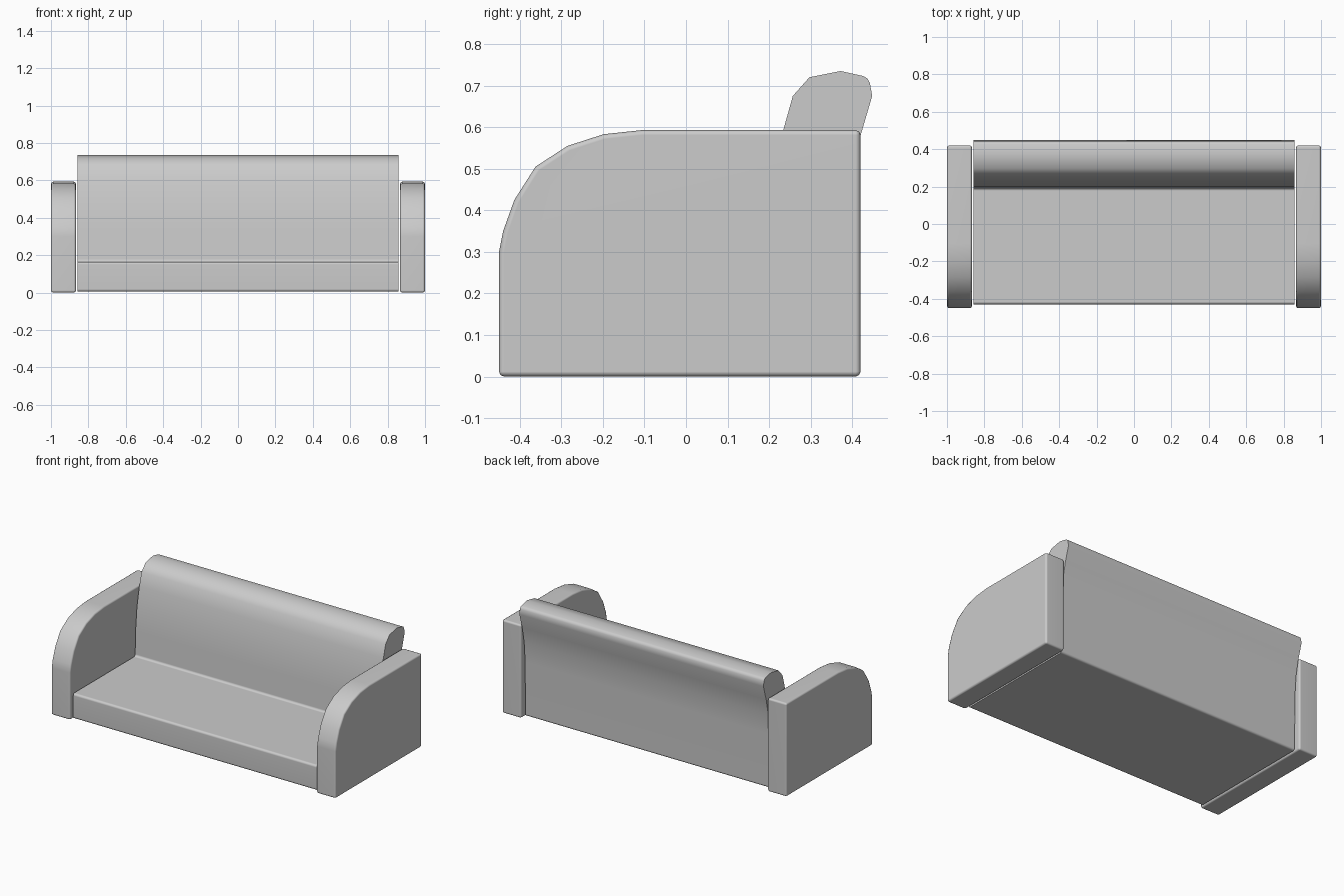
import bpy, bmesh, math

if "Cube" in bpy.data.objects:
    bpy.data.objects.remove(bpy.data.objects["Cube"])


def extrude_profile(name, profile, x0, x1, pick_edge, width):
    """Extrude a (y, z) outline along x, round the picked edges, smooth it."""
    bm = bmesh.new()
    face = bm.faces.new([bm.verts.new((x0, y, z)) for y, z in profile])
    ext = bmesh.ops.extrude_face_region(bm, geom=[face])
    moved = [g for g in ext["geom"] if isinstance(g, bmesh.types.BMVert)]
    bmesh.ops.translate(bm, vec=(x1 - x0, 0, 0), verts=moved)
    bmesh.ops.recalc_face_normals(bm, faces=bm.faces)
    edges = [e for e in bm.edges if pick_edge(e)]
    bmesh.ops.bevel(bm, geom=edges, offset=width, offset_type='OFFSET',
                    segments=2, profile=0.5, affect='EDGES')
    mesh = bpy.data.meshes.new(name)
    bm.to_mesh(mesh)
    bm.free()
    obj = bpy.data.objects.new(name, mesh)
    bpy.context.collection.objects.link(obj)
    bpy.context.view_layer.objects.active = obj
    obj.select_set(True)
    bpy.ops.object.shade_smooth_by_angle(angle=math.radians(55))
    obj.select_set(False)
    return obj


def right_angled(e):
    return e.calc_face_angle(0) > math.radians(50)


def seat_corner(e):
    # lengthwise corners only, so the ends stay crisp
    a, b = e.verts
    return abs(a.co.x - b.co.x) > 1 and right_angled(e)


# Armrests: rounded front, mirrored to both sides
arm_profile = [(-0.45, 0.0), (-0.45, 0.30), (-0.44, 0.35), (-0.413, 0.425),
               (-0.362, 0.505), (-0.285, 0.555), (-0.198, 0.583),
               (-0.105, 0.593), (0.42, 0.593), (0.42, 0.0)]
arms = extrude_profile("armrests", arm_profile, 0.866, 1.0, right_angled, 0.012)
arms.modifiers.new("Mirror", 'MIRROR')
arms.modifiers.new("Normals", 'WEIGHTED_NORMAL').keep_sharp = True

# Seat and backrest: one continuous cross-section
body_profile = [(-0.43, 0.005), (-0.43, 0.165), (0.192, 0.165), (0.197, 0.33),
                (0.210, 0.47), (0.234, 0.593), (0.257, 0.675), (0.297, 0.72),
                (0.372, 0.735), (0.44, 0.72), (0.448, 0.675), (0.42, 0.58),
                (0.40, 0.48), (0.39, 0.35), (0.387, 0.005)]
body = extrude_profile("seat_and_backrest", body_profile, -0.858, 0.858,
                       seat_corner, 0.014)
body.modifiers.new("Normals", 'WEIGHTED_NORMAL').keep_sharp = True
